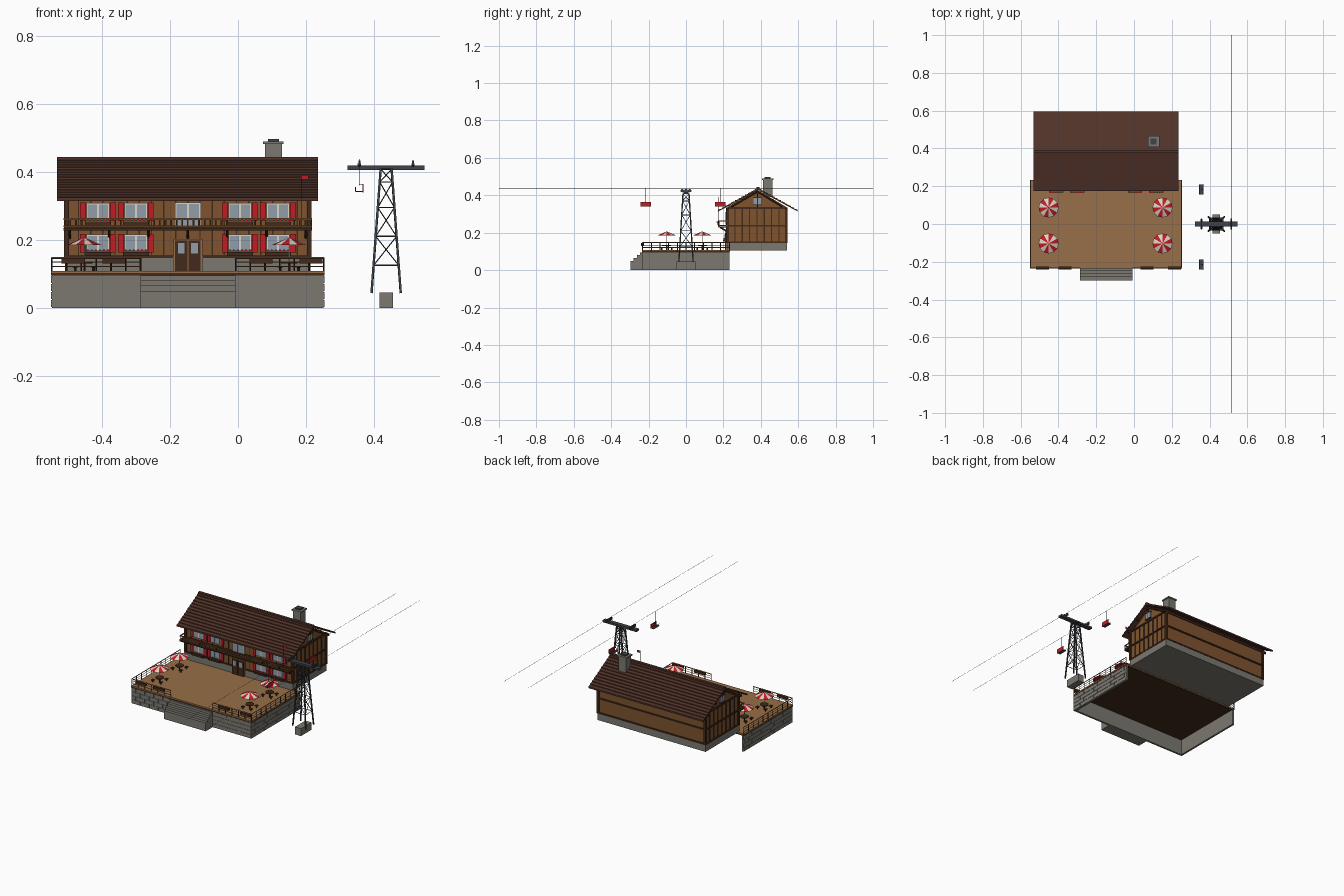
import bpy, bmesh, math
from mathutils import Matrix, Vector

if "Cube" in bpy.data.objects:
    bpy.data.objects.remove(bpy.data.objects["Cube"])


def material(name, *rgb):
    mat = bpy.data.materials.new(name)
    mat.use_nodes = True
    mat.diffuse_color = (*rgb, 1)
    mat.node_tree.nodes["Principled BSDF"].inputs["Base Color"].default_value = (*rgb, 1)
    return mat


stone = material("stone grey", .20, .19, .165)
deck = material("deck tan", .31, .16, .065)
wood = material("wall wood", .21, .088, .028)
dark = material("dark wood", .055, .023, .011)
tiles = material("roof brown", .085, .033, .022)
red = material("red", .55, .012, .018)
cream = material("cream", .72, .66, .56)
glass = material("pale glass", .28, .34, .40)
steel = material("dark steel", .05, .055, .065)
leaf = material("leaf green", .05, .12, .03)


class Part:
    """One named object collected from boxes, bars and prisms."""

    def __init__(self, name, *mats):
        self.bm, self.name = bmesh.new(), name
        self.mesh = bpy.data.meshes.new(name)
        for mat in mats:
            self.mesh.materials.append(mat)

    def box(self, x, y, z):
        """Box between (low, high) pairs."""
        size = [b - a for a, b in (x, y, z)]
        mid = [(a + b) / 2 for a, b in (x, y, z)]
        bmesh.ops.create_cube(self.bm, size=1, matrix=Matrix.Translation(mid) @ Matrix.Diagonal((*size, 1)))
        return self

    def bar(self, a, b, r, sides=6, tip=None):
        a, b = Vector(a), Vector(b)
        turn = (b - a).to_track_quat("Z", "Y").to_matrix().to_4x4()
        bmesh.ops.create_cone(self.bm, segments=sides, radius1=r, radius2=r if tip is None else tip,
                              depth=(b - a).length, cap_ends=True,
                              matrix=Matrix.Translation((a + b) / 2) @ turn)
        return self

    def prism(self, yz, x0, x1):
        face = self.bm.faces.new([self.bm.verts.new((x0, y, z)) for y, z in yz])
        out = bmesh.ops.extrude_face_region(self.bm, geom=[face])["geom"]
        verts = [v for v in out if isinstance(v, bmesh.types.BMVert)]
        bmesh.ops.translate(self.bm, verts=verts, vec=(x1 - x0, 0, 0))
        bmesh.ops.recalc_face_normals(self.bm, faces=self.bm.faces[:])
        return self

    def done(self):
        self.bm.to_mesh(self.mesh)
        self.bm.free()
        obj = bpy.data.objects.new(self.name, self.mesh)
        bpy.context.collection.objects.link(obj)
        return obj


def spread(a, b, n):
    return [a + (b - a) * i / n for i in range(n + 1)]


# Terrace: hollow stone walls on three sides with a plank floor
L, R, F, B = -.548, .252, -.232, .232
DECK = .108
Part("terrace_walls", stone).box((L, R), (F, F + .012), (0, .096)).box(
    (L, L + .012), (F, B), (0, .096)).box((R - .012, R), (F, B), (0, .096)).done()
Part("deck_frame", dark).box((L - .002, R + .002), (F - .003, B), (.095, .102)).done()
Part("deck_floor", deck).box((L - .002, R + .002), (F - .003, B), (.102, DECK)).done()
blocks = Part("stone_blocks", stone)
for row in range(4):
    low, shift = .002 + row * .0235, .03 * (row % 2)
    z = (low, low + .0215)
    for i in range(14):
        x = L + i * .06 - shift
        blocks.box((max(x, L), min(x + .058, R)), (F - .002, F), z)
    for i in range(8):
        y = F + i * .06 - shift
        for x in (L - .002, R):
            blocks.box((x, x + .002), (max(y, F), min(y + .058, B)), z)
blocks.done()
steps = Part("front_steps", stone)
for i in range(4):
    steps.box((-.287, -.007), (-.298 + i * .0175, F), (0, .05 + i * .015))
steps.done()

# Terrace railings with planters
rails, posts = Part("terrace_rails", deck), Part("terrace_posts", dark)
runs = [((L, F), (-.287, F)), ((-.007, F), (R, F)), ((L, F), (L, B)), ((R, F), (R, B))]
for a, b in runs:
    a, b = Vector((*a, 0)), Vector((*b, 0))
    count = round((b - a).length / .045)
    for height, r in ((.147, .003), (.134, .0015), (.121, .0015)):
        up = Vector((0, 0, height))
        rails.bar(a + up, b + up, r, 4)
    for i in range(count + 1):
        p = a.lerp(b, i / count)
        posts.bar(p + Vector((0, 0, .1)), p + Vector((0, 0, .147)), .0025, 4)
rails.done()
posts.done()
planters = Part("rail_planters", dark)
for x in (-.485, -.365, .068, .215):
    planters.box((x - .034, x + .034), (F - .008, F + .008), (.13, .146))
planters.done()

# Parasols with tables and stools
for x in (-.452, .151):
    for y in (-.103, .087):
        shade = Part("parasol_canopy", red, cream)
        shade.bar((x, y, .184), (x, y, .207), .053, 12, 0)
        shade.bm.faces.ensure_lookup_table()
        for face in shade.bm.faces:
            c = face.calc_center_median() - Vector((x, y, 0))
            face.material_index = int((math.atan2(c.y, c.x) + math.pi) / math.tau * 12) % 2
        shade.done()
        Part("parasol_pole", cream).bar((x, y, DECK), (x, y, .19), .002).done()
        table = Part("terrace_table", dark).bar((x, y, .13), (x, y, .134), .024, 12)
        table.bar((x, y, DECK), (x, y, .13), .004)
        for k in range(4):
            sx = x + .038 * math.cos(k * math.pi / 2 + .785)
            sy = y + .038 * math.sin(k * math.pi / 2 + .785)
            table.box((sx - .008, sx + .008), (sy - .008, sy + .008), (.119, .123))
            table.bar((sx, sy, DECK), (sx, sy, .12), .004, 4)
        table.done()

# House body
WL, WR, WF, WB, MID = -.505, .21, .222, .536, .382
CX = (WL + WR) / 2
Part("house_foundation", stone).box((WL - .004, WR + .004), (WF - .004, WB + .004), (.106, .147)).done()
Part("house_walls", wood).prism(
    [(WF, .147), (WB, .147), (WB, .338), (MID, .428), (WF, .338)], WL, WR).done()
beams = Part("timber_beams", dark)
for z in (.15, .238):
    beams.box((WL - .006, WR + .006), (WF - .006, WB + .006), (z - .004, z + .004))
for x in spread(WL, WR, 20):
    beams.box((x - .002, x + .002), (WF - .003, WF), (.147, .33))
for x in (WL, WR):
    out = (x - .004, x + .004)
    for y in spread(WF, WB, 8):
        beams.box(out, (y - .003, y + .003), (.147, .335))
    beams.box((x - .006, x + .006), (WF, WB), (.328, .337))
    for y in (WF + .02, WB - .02):
        beams.bar((x, y, .338), (x, MID, .42), .004, 4)
    for y in (WF, WB):
        beams.box((x - .007, x + .007), (y - .007, y + .007), (.147, .336))
beams.done()
gable = Part("gable_windows", glass)
frames = Part("gable_window_frames", dark)
for x in (WL, WR):
    gable.box((x - .008, x + .008), (MID - .02, MID + .02), (.35, .385))
    frames.box((x - .009, x + .009), (MID - .002, MID + .002), (.337, .42))
    for z in (.347, .385):
        frames.box((x - .009, x + .009), (MID - .024, MID + .024), (z, z + .004))
gable.done()
frames.done()

# Roof: one stepped section with overlapping courses, run along the ridge
EAVE, RIDGE, ROWS = .318, .436, 12
half = []
for i in range(ROWS):
    for t, lift in ((i / ROWS, .006), ((i + 1) / ROWS, .001)):
        half.append((.211 * (1 - t), EAVE + (RIDGE - EAVE) * t + lift))
front = [(MID + .003 - d, z) for d, z in half]
back = [(MID + .003 + d, z) for d, z in reversed(half)]
under = [(MID + .214, EAVE - .004), (MID + .003, RIDGE - .008), (MID - .208, EAVE - .004)]
Part("roof", tiles).prism(front[:-1] + back + under, -.532, .236).done()
Part("roof_ridge_cap", tiles).box((-.532, .236), (MID - .005, MID + .011), (.432, .444)).done()
purlins = Part("roof_purlins", dark)
for y, z in ((WF, .335), (MID, .42), (WB, .335), (.30, .38), (.464, .38)):
    purlins.box((-.528, .232), (y - .005, y + .005), (z - .012, z))
purlins.done()

# Chimney
cx, cy = .104, .437
Part("chimney", stone).box((cx - .025, cx + .025), (cy - .025, cy + .025), (.39, .484)).box(
    (cx - .03, cx + .03), (cy - .03, cy + .03), (.482, .490)).done()
Part("chimney_top", steel).box((cx - .016, cx + .016), (cy - .016, cy + .016), (.488, .497)).done()

# Windows, shutters and window boxes on both floors
panes, trims = Part("window_panes", glass), Part("window_frames", cream)
shutters, boxes = Part("shutters", red), Part("window_boxes", dark)
leaves, blooms = Part("window_plants", leaf), Part("window_flowers", red)


def flowers(x, y, z):
    leaves.box((x - .036, x + .036), (y - .006, y + .006), (z, z + .006))
    for i in range(6):
        fx = x - .03 + i * .012
        blooms.box((fx - .0025, fx + .0025), (y - .008, y + .002), (z + .003, z + .008))


def window(x, z0, z1, w):
    trims.box((x - w, x + w), (WF - .009, WF), (z0, z1))
    for side in (-1, 1):
        mid = x + side * w * .48
        panes.box((mid - w * .40, mid + w * .40), (WF - .011, WF), (z0 + .004, z1 - .004))


for x in (CX - .265, CX - .153, CX + .153, CX + .265):
    for z in (.165, .258):
        window(x, z, z + .05, .034)
        for s in (-1, 1):
            mid = x + s * .044
            shutters.box((mid - .0085, mid + .0085), (WF - .01, WF), (z - .002, z + .052))
    boxes.box((x - .038, x + .038), (WF - .024, WF), (.153, .164))
    flowers(x, WF - .013, .163)
    boxes.box((x - .038, x + .038), (.168, .178), (.242, .252))
    flowers(x, .172, .252)
window(CX, .24, .31, .038)
for part in (panes, trims, shutters, boxes, leaves, blooms):
    part.done()

# Entrance double door
Part("door_frame", deck).box((CX - .043, CX + .043), (WF - .009, WF), (DECK, .203)).done()
doors, lights = Part("double_door", dark), Part("door_lights", glass)
for s in (-1, 1):
    mid = CX + s * .0195
    doors.box((mid - .018, mid + .018), (WF - .013, WF), (DECK, .198))
    lights.box((mid - .01, mid + .01), (WF - .015, WF), (.16, .19))
doors.done()
lights.done()

# Balcony
floor = Part("balcony_floor", dark).box((WL - .008, WR + .008), (.174, WF), (.228, .234))
for x in spread(WL + .01, WR - .01, 6):
    floor.bar((x, WF, .205), (x, .182, .229), .004, 4)
floor.done()
rail = Part("balcony_railing", wood)
for z in (.262, .24):
    rail.box((WL - .008, WR + .008), (.174, .179), (z - .003, z + .002))
    for x in (WL - .008, WR + .003):
        rail.box((x, x + .005), (.174, WF), (z - .003, z + .002))
for x in spread(WL - .005, WR + .005, 44):
    rail.bar((x, .177, .232), (x, .177, .262), .0025, 4)
rail.done()
Part("flag_pole", dark).bar((.186, .172, .234), (.186, .172, .392), .0015).done()
Part("flag", red).box((.186, .208), (.171, .173), (.378, .391)).done()

# Cable tower: footing, tapered legs and cross bracing
TX = .436
Part("tower_footing", stone).box((TX - .02, TX + .02), (-.05, .05), (0, .045)).done()
tower = Part("cable_tower", steel)


def corner(sx, sy, z):
    t = (z - .043) / .367
    return (TX + sx * (.043 - .027 * t), sy * (.038 - .022 * t), z)


ring = [(-1, -1), (1, -1), (1, 1), (-1, 1)]
levels = [.125, .21, .295, .37, .408]
for k, a in enumerate(ring):
    b = ring[(k + 1) % 4]
    tower.bar(corner(*a, .043), corner(*a, .41), .0045, 4)
    for z in levels:
        tower.bar(corner(*a, z), corner(*b, z), .002, 4)
    for low, high in zip(levels, levels[1:]):
        tower.bar(corner(*a, low), corner(*b, high), .0016, 4)
        tower.bar(corner(*b, low), corner(*a, high), .0016, 4)
tower.done()
Part("cross_arm", steel).box((TX - .113, TX + .113), (-.013, .013), (.406, .418)).done()
sheaves, cables = Part("cable_wheels", steel), Part("cables", steel)
for x in (TX - .079, TX + .079):
    for y in (-.02, 0, .02):
        sheaves.bar((x - .003, y, .425), (x + .003, y, .425), .009, 12)
    sheaves.box((x - .005, x + .005), (-.026, .026), (.418, .425))
    cables.bar((x, -1, .435), (x, 1, .435), .0008, 4)
sheaves.done()
cables.done()

# Hanging chairs
for y in (-.215, .183):
    x = TX - .079
    hanger = Part("chair_hanger", steel).bar((x, y, .438), (x, y, .36), .0012, 4)
    hanger.bar((x, y, .362), (x + .011, y, .362), .0012, 4)
    hanger.box((x - .011, x + .012), (y - .027, y + .027), (.340, .343))
    hanger.bar((x - .011, y - .027, .354), (x - .011, y + .027, .354), .0012, 4)
    for s in (-.026, .026):
        hanger.bar((x - .011, y + s, .342), (x - .011, y + s, .355), .0012, 4)
    hanger.done()
    Part("chair_back", red).box((x + .009, x + .012), (y - .028, y + .028), (.339, .364)).done()
